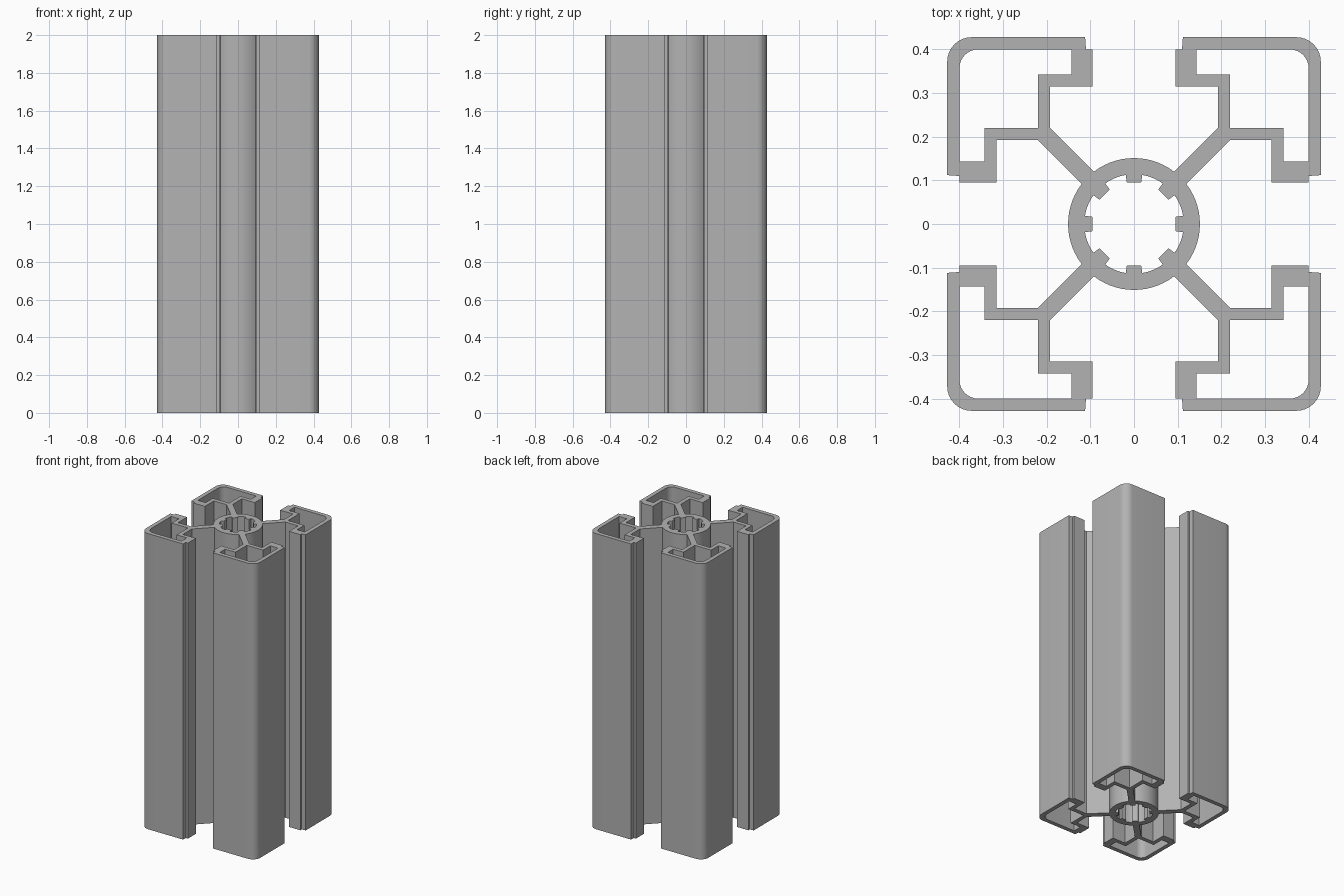
import bpy, bmesh
from math import sin, cos, radians, asin, pi
from mathutils import Vector, Matrix

if "Cube" in bpy.data.objects:
    bpy.data.objects.remove(bpy.data.objects["Cube"], do_unlink=True)

LENGTH = 2.0
HALF = 0.428        # half width of the section
WALL = 0.028        # outer wall thickness
RING = 0.151        # outside radius of the centre tube
BORE = 0.114        # inside radius of the centre tube
RIB_TIP = 0.095     # radius reached by the bore ribs


def arc(centre, radius, start, end, steps):
    return [Vector((centre[0] + radius * cos(start + (end - start) * i / steps),
                    centre[1] + radius * sin(start + (end - start) * i / steps)))
            for i in range(steps + 1)]


def repeat_round(points, count):
    """Repeat a path around the centre to close a loop."""
    return [Matrix.Rotation(2 * pi * k / count, 2) @ p
            for k in range(count) for p in points]


def diagonal_mirror(points):
    return [Vector((p.y, p.x)) for p in reversed(points)]


def rounded_corner(inset, radius):
    c = HALF - inset - radius
    return arc((c, c), radius, 0, pi / 2, 8)


# Outer contour: tube surface, diagonal arm, slot lip, then the rounded corner
tube = arc((0, 0), RING, radians(-37.5), radians(37.5), 14)
slot = [Vector(p) for p in ((0.22, 0.192), (0.315, 0.192), (0.315, 0.095),
                            (0.4, 0.095), (0.4, 0.11), (HALF, 0.112))]
quarter = tube + slot + rounded_corner(0, 0.056) + diagonal_mirror(slot)
outline = repeat_round(quarter, 4)

# Hollow pocket inside each corner
step = [Vector(p) for p in ((0.22, 0.22), (0.342, 0.22), (0.342, 0.143),
                            (HALF - WALL, 0.143))]
pocket = step + rounded_corner(WALL, 0.043) + diagonal_mirror(step)[:-1]
pockets = [[Matrix.Rotation(k * pi / 2, 2) @ p for p in pocket] for k in range(4)]

# Ribbed bore
root = asin(0.019 / BORE)
rib = [Vector((RIB_TIP, -0.0165)), Vector((RIB_TIP, 0.0165))]
bore = repeat_round(rib + arc((0, 0), BORE, root, pi / 4 - root, 4), 8)

# Fill the section and extrude it
bm = bmesh.new()
for loop in [outline, bore] + pockets:
    verts = [bm.verts.new((p.x, p.y, 0)) for p in loop]
    for a, b in zip(verts, verts[1:] + verts[:1]):
        bm.edges.new((a, b))
bmesh.ops.triangle_fill(bm, use_beauty=True, use_dissolve=False, edges=bm.edges[:])
result = bmesh.ops.extrude_face_region(bm, geom=bm.faces[:], use_keep_orig=True)
top = [v for v in result["geom"] if isinstance(v, bmesh.types.BMVert)]
bmesh.ops.translate(bm, verts=top, vec=(0, 0, LENGTH))
bmesh.ops.recalc_face_normals(bm, faces=bm.faces[:])
mesh = bpy.data.meshes.new("slotted_extrusion")
bm.to_mesh(mesh)
bm.free()

extrusion = bpy.data.objects.new("slotted_extrusion", mesh)
bpy.context.collection.objects.link(extrusion)

# Plain grey metal
grey = bpy.data.materials.new("grey_metal")
grey.use_nodes = True
colour = (0.45, 0.45, 0.45, 1)
grey.diffuse_color = colour
grey.node_tree.nodes["Principled BSDF"].inputs["Base Color"].default_value = colour
mesh.materials.append(grey)

# Smooth the curved walls, keep the profile corners crisp
bpy.ops.object.select_all(action="DESELECT")
extrusion.select_set(True)
bpy.context.view_layer.objects.active = extrusion
bpy.ops.object.shade_smooth_by_angle(angle=radians(30))
